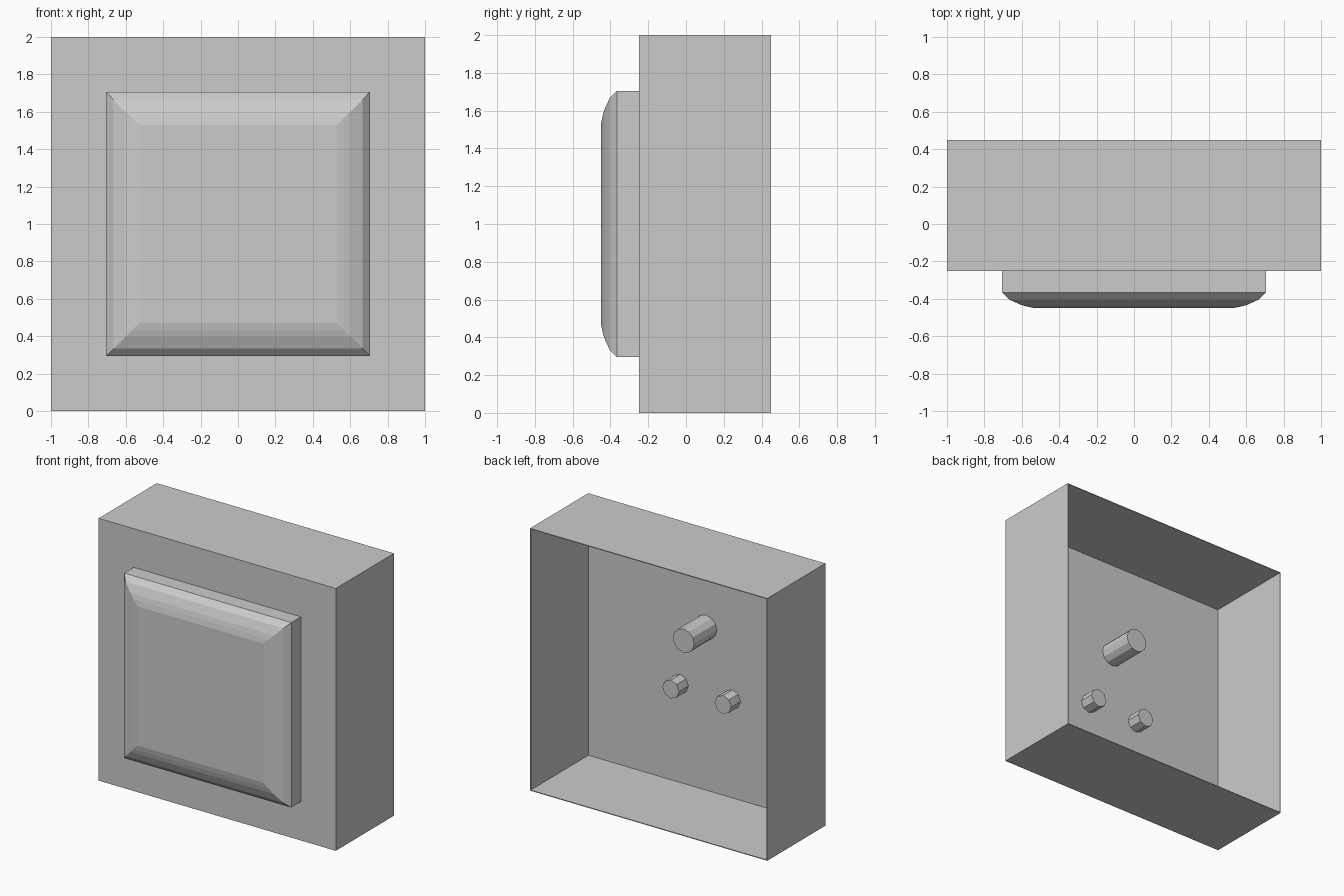
import bpy, bmesh, math

cube = bpy.data.objects.get("Cube")
if cube:
    bpy.data.objects.remove(cube, do_unlink=True)

grey = bpy.data.materials.new("plain grey")
grey.use_nodes = True
colour = (0.6, 0.6, 0.6, 1)
grey.diffuse_color = colour
grey.node_tree.nodes["Principled BSDF"].inputs["Base Color"].default_value = colour

FRONT, BACK = -0.25, 0.45   # outer faces of the housing
WALL = 0.006


def finish(bm, name):
    bmesh.ops.recalc_face_normals(bm, faces=bm.faces[:])
    mesh = bpy.data.meshes.new(name)
    bm.to_mesh(mesh)
    bm.free()
    mesh.materials.append(grey)
    obj = bpy.data.objects.new(name, mesh)
    bpy.context.collection.objects.link(obj)
    return obj


def square_loft(name, rings, cap_start=True, cap_end=True):
    """Skin square rings, each given as (half width, y), centred at z = 1."""
    bm = bmesh.new()
    loops = [[bm.verts.new((sx * half, y, 1 + sz * half))
              for sx, sz in ((-1, -1), (1, -1), (1, 1), (-1, 1))]
             for half, y in rings]
    for a, b in zip(loops, loops[1:]):
        for i in range(4):
            j = (i + 1) % 4
            bm.faces.new((a[i], a[j], b[j], b[i]))
    if cap_start:
        bm.faces.new(loops[0])
    if cap_end:
        bm.faces.new(loops[-1])
    return finish(bm, name)


def pin(name, x, z, radius, end, sides):
    """Round peg reaching back from the inside of the front wall."""
    bm = bmesh.new()
    bmesh.ops.create_cone(bm, cap_ends=True, segments=sides,
                          radius1=radius, radius2=radius, depth=end - FRONT)
    obj = finish(bm, name)
    obj.rotation_euler.x = math.pi / 2
    obj.location = (x, (FRONT + end) / 2, z)
    return obj


# Hollow housing, open at the back
square_loft("housing", [(1, FRONT), (1, BACK), (1 - WALL, BACK),
                        (1 - WALL, FRONT + WALL)])

# Raised push plate with a faceted rounded rim
square_loft("push_plate", [(0.705, FRONT), (0.705, -0.365), (0.665, -0.405),
                           (0.605, -0.432), (0.57, -0.442), (0.53, -0.45)],
            cap_start=False)

# Pegs inside the housing
pin("long_pin", 0, 1.25, 0.09, 0.03, 12)
for side, x in (("left", 0.22), ("right", -0.22)):
    pin(side + "_short_pin", x, 0.76, 0.07, -0.13, 8)
